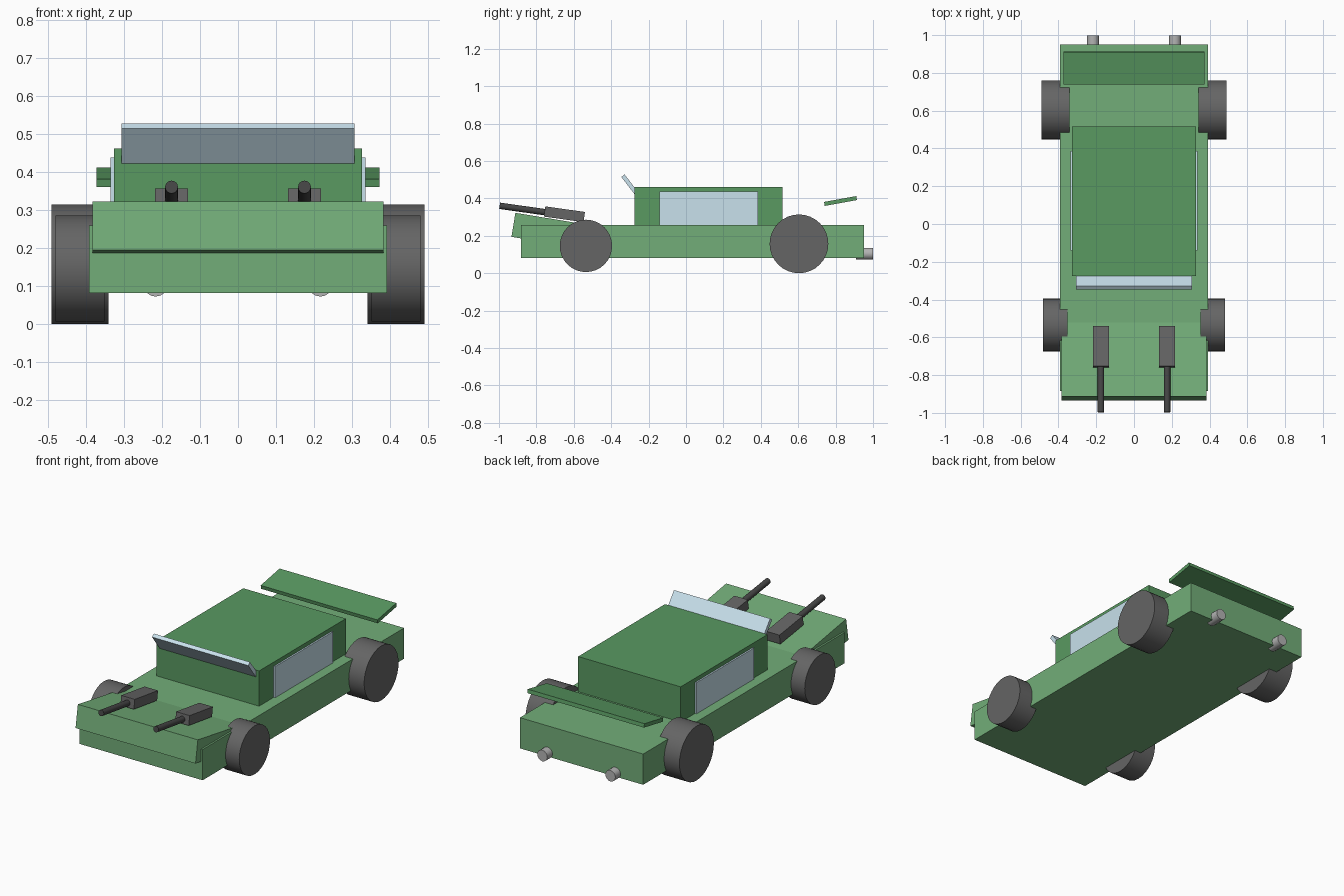
import bpy
from math import radians, pi

if "Cube" in bpy.data.objects:
    bpy.data.objects.remove(bpy.data.objects["Cube"])


def material(name, rgb):
    m = bpy.data.materials.new(name)
    m.diffuse_color = (*rgb, 1)
    m.use_nodes = True
    m.node_tree.nodes["Principled BSDF"].inputs["Base Color"].default_value = m.diffuse_color
    return m


LIGHT_GREEN = material("light_green", (0.17, 0.42, 0.19))
GREEN = material("green", (0.10, 0.32, 0.12))
GLASS = material("glass", (0.58, 0.75, 0.84))
DARK = material("dark_grey", (0.13, 0.13, 0.13))
BLACK = material("black", (0.06, 0.06, 0.06))
METAL = material("metal", (0.45, 0.45, 0.45))


def box(name, center, size, mat, tilt=0):
    """Box tilted about the x axis by tilt degrees."""
    bpy.ops.mesh.primitive_cube_add(size=1, location=center, rotation=(radians(tilt), 0, 0))
    ob = bpy.context.object
    ob.name = name
    ob.scale = size
    bpy.ops.object.transform_apply(location=False, rotation=False, scale=True)
    ob.data.materials.append(mat)
    return ob


def cylinder(name, center, radius, depth, mat, rotation, sides=32):
    bpy.ops.mesh.primitive_cylinder_add(vertices=sides, radius=radius, depth=depth,
                                        location=center, rotation=rotation)
    ob = bpy.context.object
    ob.name = name
    ob.data.materials.append(mat)
    bpy.ops.object.shade_smooth_by_angle(angle=radians(30))
    return ob


# Chassis, sloped hood and cabin
box("chassis", (0, 0.034, 0.17), (0.786, 1.835, 0.177), LIGHT_GREEN)
box("hood", (0, -0.676, 0.218), (0.765, 0.5, 0.13), LIGHT_GREEN, -9.3)
box("cabin", (0, 0.12, 0.355), (0.654, 0.79, 0.213), GREEN)

# Raised windshield panel and rear spoiler
box("windshield", (0, -0.261, 0.422), (0.613, 0.25, 0.022), GLASS, -52.5)
box("spoiler", (0, 0.826, 0.386), (0.744, 0.175, 0.0215), GREEN, 10.3)

for side, s in (("left", -1), ("right", 1)):
    # Side window
    box(f"{side}_window", (s * 0.326, 0.122, 0.347), (0.02, 0.527, 0.182), GLASS)

    # Wheels, the rear pair larger
    cylinder(f"{side}_front_wheel", (s * 0.416, -0.535, 0.146), 0.14, 0.129, DARK, (0, pi / 2, 0))
    cylinder(f"{side}_rear_wheel", (s * 0.416, 0.604, 0.157), 0.157, 0.15, DARK, (0, pi / 2, 0))

    # Hood gun: housing and barrel
    box(f"{side}_gun_housing", (s * 0.175, -0.65, 0.315), (0.086, 0.214, 0.055), DARK, -8)
    cylinder(f"{side}_gun_barrel", (s * 0.175, -0.848, 0.3395), 0.017, 0.3, BLACK,
             (radians(90 - 8), 0, 0), 16)

    # Exhaust pipe
    cylinder(f"{side}_exhaust", (s * 0.217, 0.954, 0.104), 0.032, 0.09, METAL, (pi / 2, 0, 0), 16)
